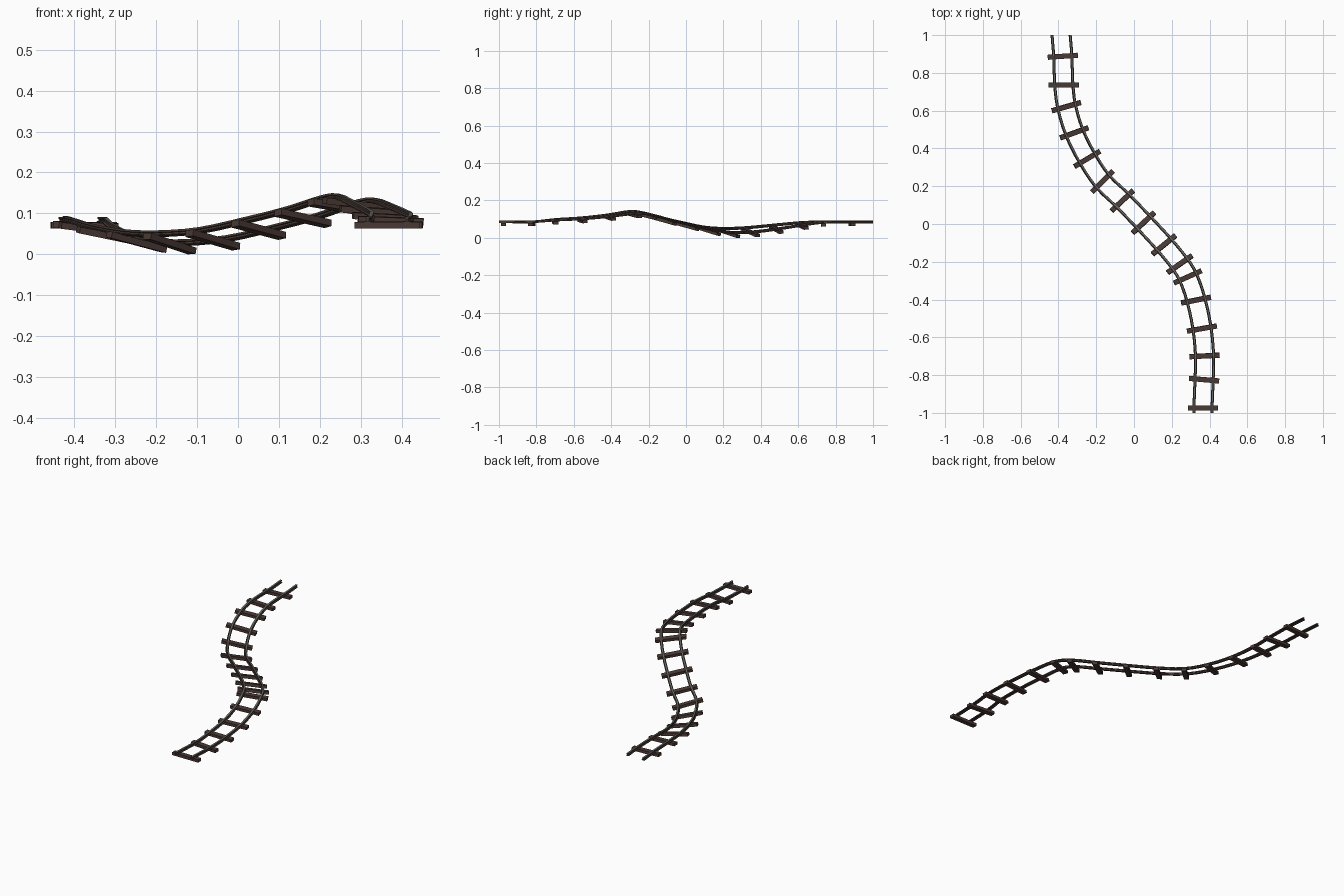
import bpy, bmesh, math
from mathutils import Vector

if "Cube" in bpy.data.objects:
    bpy.data.objects.remove(bpy.data.objects["Cube"])

def material(name, rgb):
    m = bpy.data.materials.new(name)
    m.diffuse_color = (*rgb, 1)
    m.use_nodes = True
    m.node_tree.nodes["Principled BSDF"].inputs["Base Color"].default_value = m.diffuse_color
    return m

wood = material("dark brown wood", (0.068, 0.041, 0.035))
rust = material("rusty brown steel", (0.068, 0.046, 0.037))
worn = material("worn grey steel", (0.145, 0.145, 0.130))

# Sleeper stations along the track: x, y, rail top z, plan angle, bank (degrees)
STATIONS = [
    (.365, -.975, .093, 0, 0), (.371, -.825, .093, -5, 0), (.374, -.70, .104, 3, 2),
    (.361, -.555, .112, 10, 3), (.33, -.405, .127, 11, 4), (.287, -.28, .144, 24, 6),
    (.243, -.208, .137, 35, 8), (.159, -.105, .109, 39, 10), (.051, .012, .081, 43, 11),
    (-.06, .128, .056, 43, 12), (-.164, .228, .047, 45, 13), (-.243, .346, .051, 31, 13),
    (-.312, .482, .066, 20, 11), (-.355, .62, .083, 16, 7), (-.371, .735, .092, 0, 2),
    (-.377, .888, .092, 4, 0)]
TIE_L, TIE_W, TIE_H = .16, .027, .016
RAIL_H, GAUGE = .014, .096

# Centre line with bank, smoothed between stations
ctrl = [Vector((x, y, z, b)) for x, y, z, a, b in STATIONS]
ctrl = [Vector((.365, -1, .093, 0))] + ctrl + [Vector((-.386, 1, .092, 0))]

def spline(pts, n=3):
    ext = [2 * pts[0] - pts[1]] + pts + [2 * pts[-1] - pts[-2]]
    out = []
    for i in range(1, len(ext) - 2):
        p0, p1, p2, p3 = ext[i - 1:i + 3]
        d0, d, d3 = (p1 - p0).xyz.length, (p2 - p1).xyz.length, (p3 - p2).xyz.length
        # tangents scaled by real spacing, so close stations do not overshoot
        m1, m2 = (p2 - p0) * d / (d + d0), (p3 - p1) * d / (d + d3)
        for k in range(n):
            t = k / n
            out.append((2*t**3 - 3*t*t + 1) * p1 + (t**3 - 2*t*t + t) * m1
                       + (3*t*t - 2*t**3) * p2 + (t**3 - t*t) * m2)
    return out + [pts[-1]]

path = spline(ctrl)

def frame(tangent, bank):
    """Across and up directions of the banked track."""
    t = tangent.normalized()
    flat = Vector((t.y, -t.x, 0)).normalized()
    b = math.radians(bank)
    across = flat * math.cos(b) - Vector((0, 0, 1)) * math.sin(b)
    return across, across.cross(t).normalized()

def make_object(name, bm, mats):
    bmesh.ops.recalc_face_normals(bm, faces=bm.faces)
    me = bpy.data.meshes.new(name)
    bm.to_mesh(me)
    bm.free()
    for m in mats:
        me.materials.append(m)
    ob = bpy.data.objects.new(name, me)
    bpy.context.collection.objects.link(ob)
    return ob

# Rails: I-shaped profile swept along the centre line, worn on the running surface
half = [(.008, -RAIL_H), (.008, -.0115), (.0025, -.0095), (.0025, -.006), (.005, -.005), (.005, 0)]
profile = half + [(-u, v) for u, v in reversed(half)]
TOP = len(half) - 1

def rail(name, side):
    bm = bmesh.new()
    rings = []
    for i, p in enumerate(path):
        if i in (0, len(path) - 1):
            tan = Vector((0, 1, 0))          # square-cut ends
        else:
            tan = (path[i + 1] - path[i - 1]).xyz
        across, up = frame(tan, p.w)
        rings.append([bm.verts.new(p.xyz + across * (side * GAUGE / 2 + u) + up * v)
                      for u, v in profile])
    n = len(profile)
    for a, b in zip(rings, rings[1:]):
        for j in range(n):
            f = bm.faces.new((a[j], a[(j + 1) % n], b[(j + 1) % n], b[j]))
            f.material_index = int(j == TOP)
    bm.faces.new(rings[0])
    bm.faces.new(rings[-1])
    return make_object(name, bm, [rust, worn])

parts = [rail("left_rail", -1), rail("right_rail", 1)]

# Sleepers: one plank per station, tilted with slope and bank
for i, (x, y, z, ang, bank) in enumerate(STATIONS):
    a = math.radians(ang)
    slope = ctrl[i + 2].xyz - ctrl[i].xyz
    tan = Vector((-math.sin(a), math.cos(a), slope.z / slope.xy.length))
    across, up = frame(tan, bank)
    along = up.cross(across).normalized()
    centre = Vector((x, y, z)) - up * (RAIL_H + TIE_H / 2 - .001)
    bm = bmesh.new()
    bmesh.ops.create_cube(bm, size=1)
    for v in bm.verts:
        c = v.co.copy()
        v.co = centre + across * c.x * TIE_L + along * c.y * TIE_W + up * c.z * TIE_H
    parts.append(make_object(f"sleeper_{i + 1:02d}", bm, [wood]))

# Stand the track on the ground
low = min(v.co.z for ob in parts for v in ob.data.vertices)
for ob in parts:
    for v in ob.data.vertices:
        v.co.z -= low
